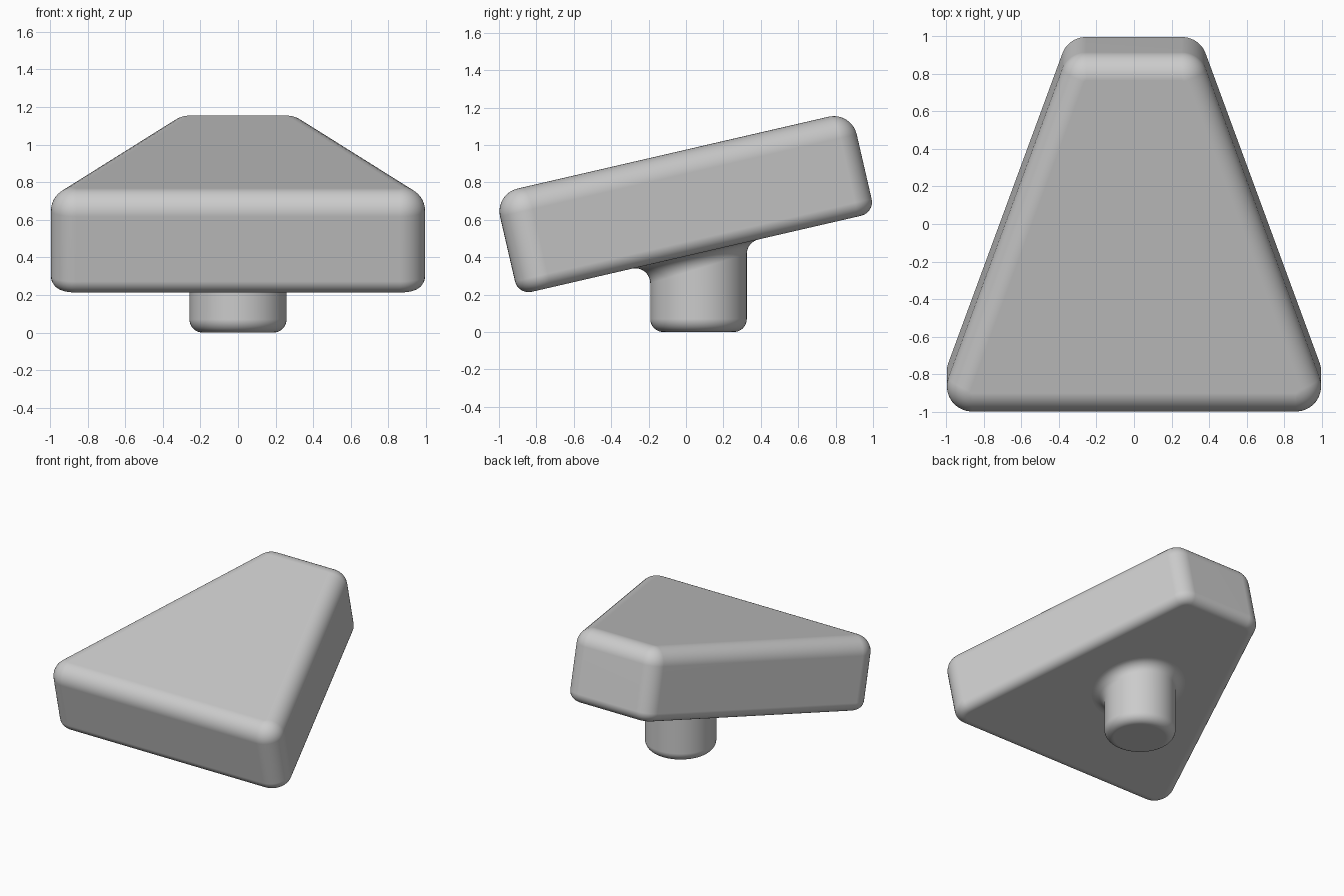
import bpy
import bmesh
from math import sin, cos, pi, radians
from mathutils import Vector, Matrix

cube = bpy.data.objects.get("Cube")
if cube:
    bpy.data.objects.remove(cube, do_unlink=True)

TILT = radians(13)
grey = bpy.data.materials.new("plain grey")
grey.use_nodes = True
grey.diffuse_color = (0.6, 0.6, 0.6, 1)
grey.node_tree.nodes["Principled BSDF"].inputs["Base Color"].default_value = (0.6, 0.6, 0.6, 1)


def loft(name, rings, cap_end=True):
    """Skin a stack of closed rings, smooth shaded, with capped ends."""
    bm = bmesh.new()
    loops = [[bm.verts.new(p) for p in ring] for ring in rings]
    n = len(loops[0])
    for a, b in zip(loops, loops[1:]):
        for i in range(n):
            j = (i + 1) % n
            bm.faces.new((a[i], a[j], b[j], b[i]))
    bm.faces.new(loops[0][::-1])
    if cap_end:
        bm.faces.new(loops[-1])
    bmesh.ops.recalc_face_normals(bm, faces=bm.faces)
    mesh = bpy.data.meshes.new(name)
    bm.to_mesh(mesh)
    bm.free()
    obj = bpy.data.objects.new(name, mesh)
    bpy.context.collection.objects.link(obj)
    mesh.materials.append(grey)
    for o in bpy.context.selected_objects:
        o.select_set(False)
    obj.select_set(True)
    bpy.context.view_layer.objects.active = obj
    bpy.ops.object.shade_smooth_by_angle(angle=radians(40))
    weighted = obj.modifiers.new("weighted normals", "WEIGHTED_NORMAL")
    weighted.keep_sharp = True
    return obj


# Tapered slab: a rounded trapezoid whose rim is inset along two quarter arcs
FRONT, BACK, BOTTOM, TOP = -0.83, 1.127, 0.395, 0.95
CORNER, TOP_R, BOTTOM_R = 0.135, 0.125, 0.075
SLANT = radians(19.75)
STEPS = 10


def outline(inset, height):
    def centre(y):
        half = 1.052 - (y - FRONT) * sin(SLANT) / cos(SLANT)
        return half - CORNER / cos(SLANT)
    front, back = FRONT + CORNER, BACK - CORNER
    r = CORNER - inset
    right = []
    for y, start, end in ((front, -pi / 2, SLANT), (back, SLANT, pi / 2)):
        for i in range(STEPS + 1):
            a = start + (end - start) * i / STEPS
            right.append((centre(y) + r * cos(a), y + r * sin(a), height))
    return right + [(-x, y, z) for x, y, z in reversed(right)]


rings = []
for i in range(STEPS + 1):
    a = pi / 2 * i / STEPS
    rings.append(outline(BOTTOM_R * (1 - sin(a)), BOTTOM + BOTTOM_R * (1 - cos(a))))
for i in range(STEPS + 1):
    a = pi / 2 * i / STEPS
    rings.append(outline(TOP_R * (1 - cos(a)), TOP - TOP_R * (1 - sin(a))))
slab = loft("tapered_slab", rings)
slab.data.transform(Matrix.Rotation(TILT, 4, "X"))

# Round post with a rounded foot and a fillet that blends into the sloping underside
RADIUS, POST_Y, FOOT, FILLET, SIDES = 0.258, 0.067, 0.07, 0.08, 64
normal = Vector((0, -sin(TILT), cos(TILT)))
spokes = [Vector((cos(2 * pi * k / SIDES), sin(2 * pi * k / SIDES), 0)) for k in range(SIDES)]
axis = Vector((0, POST_Y, 0))
up = Vector((0, 0, 1))

rings = []
for i in range(STEPS + 1):
    a = pi / 2 * i / STEPS
    r, z = RADIUS - FOOT * (1 - sin(a)), FOOT * (1 - cos(a))
    rings.append([axis + s * r + up * z for s in spokes])
for i in range(STEPS + 1):
    ring = []
    for s in spokes:
        c = axis + s * (RADIUS + FILLET)
        c.z = (BOTTOM + c.y * sin(TILT) - FILLET) / cos(TILT)
        ring.append(c + (-s).slerp(normal, i / STEPS) * FILLET)
    rings.append(ring)
loft("support_post", rings, cap_end=False)
